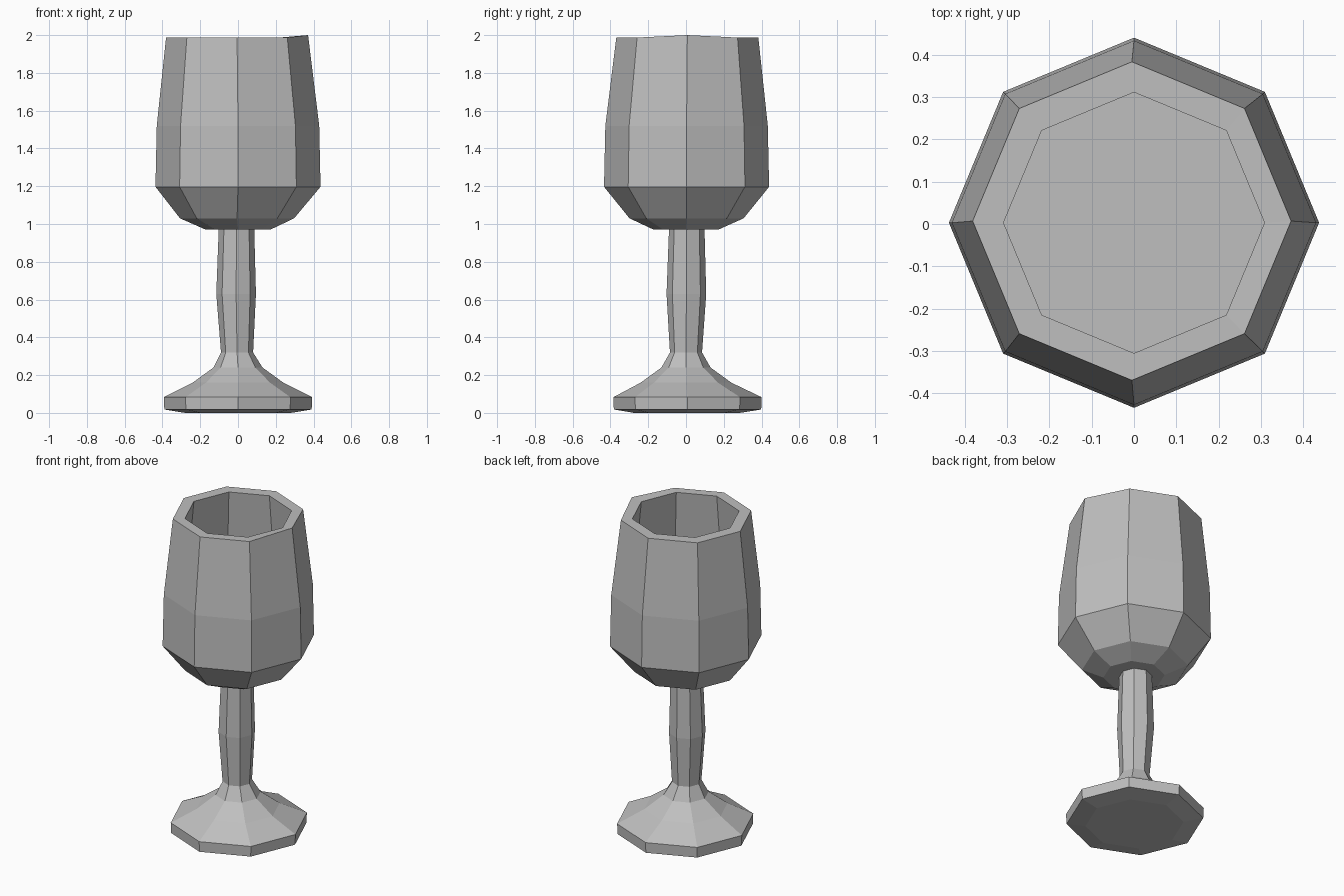
import bpy, bmesh
from math import cos, sin, tau

SIDES = 8

cube = bpy.data.objects.get("Cube")
if cube:
    bpy.data.objects.remove(cube, do_unlink=True)

grey = bpy.data.materials.new("plain grey")
grey.use_nodes = True
colour = (0.52, 0.52, 0.52, 1)
grey.diffuse_color = colour
grey.node_tree.nodes["Principled BSDF"].inputs["Base Color"].default_value = colour


def lathe(name, profile, cap_start=False, cap_end=False):
    """Spin (radius, height, x shift, y shift) rings into a faceted part."""
    bm = bmesh.new()
    rings = []
    for r, z, dx, dy in profile:
        rings.append([bm.verts.new((r * cos(tau * i / SIDES) + dx,
                                    r * sin(tau * i / SIDES) + dy, z))
                      for i in range(SIDES)])
    for low, high in zip(rings, rings[1:]):
        for i in range(SIDES):
            j = (i + 1) % SIDES
            bm.faces.new((low[i], low[j], high[j], high[i]))
    if cap_start:
        bm.faces.new(rings[0][::-1])
    if cap_end:
        bm.faces.new(rings[-1])
    # The rim rises slightly at its left corner
    top = max(bm.verts, key=lambda v: (round(v.co.z, 4), v.co.x))
    if top.co.z > 1.9:
        top.co.z = 2.0
    mesh = bpy.data.meshes.new(name)
    bm.to_mesh(mesh)
    bm.free()
    mesh.materials.append(grey)
    obj = bpy.data.objects.new(name, mesh)
    bpy.context.collection.objects.link(obj)
    return obj


# Foot: faintly domed underside, short rim, flared top
lathe("foot", [
    (0.28, 0.0, 0, 0.005),
    (0.39, 0.018, 0, 0.008),
    (0.393, 0.083, 0, 0.008),
    (0.24, 0.16, 0, 0),
    (0.13, 0.24, 0, 0),
    (0.085, 0.32, -0.005, 0),
], cap_start=True)

# Stem: slender, thickest halfway up
lathe("stem", [
    (0.085, 0.32, -0.005, 0),
    (0.105, 0.63, -0.01, 0.002),
    (0.094, 0.972, -0.008, 0.004),
])

# Bowl: outer wall, flat rim, hollow inside down to a flat floor
lathe("bowl", [
    (0.094, 0.972, -0.008, 0.004),
    (0.175, 0.972, 0, 0),
    (0.302, 1.03, -0.005, 0.003),
    (0.437, 1.197, 0, 0.003),
    (0.43, 1.52, 0, 0.003),
    (0.376, 1.987, -0.005, 0.007),
    (0.308, 1.987, 0, 0.003),
    (0.355, 1.52, 0, 0.003),
    (0.36, 1.18, 0, 0.003),
], cap_end=True)
